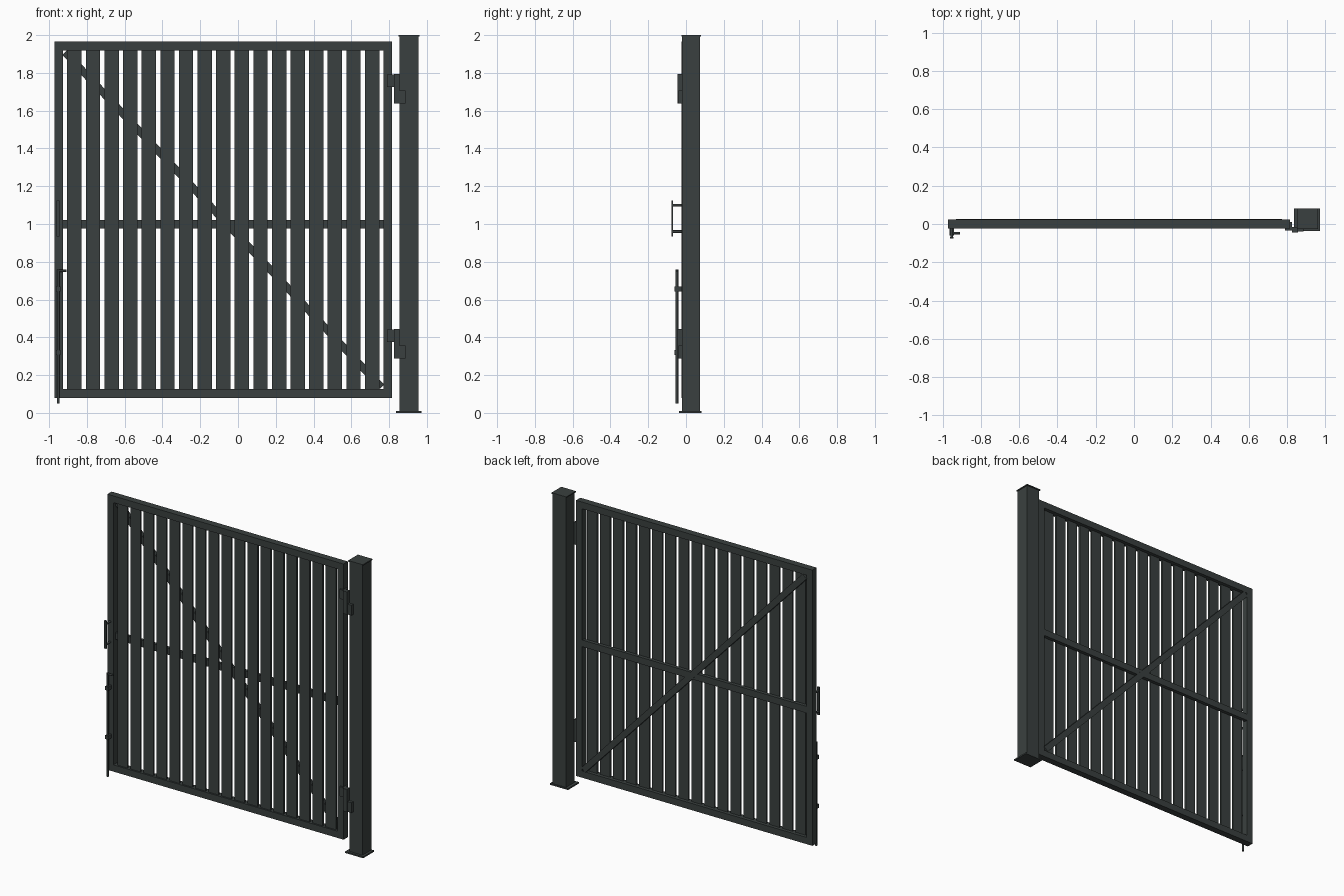
import bpy, math
from mathutils import Vector

cube = bpy.data.objects.get("Cube")
if cube:
    bpy.data.objects.remove(cube, do_unlink=True)

COLOUR = (0.042, 0.051, 0.050, 1)
paint = bpy.data.materials.new("anthracite_paint")
paint.use_nodes = True
paint.diffuse_color = COLOUR
paint.node_tree.nodes["Principled BSDF"].inputs["Base Color"].default_value = COLOUR


def box(name, x, y, z):
    """Box from (min, max) ranges."""
    bpy.ops.mesh.primitive_cube_add(size=1)
    ob = bpy.context.object
    ob.name = name
    ob.location = [(a + b) / 2 for a, b in (x, y, z)]
    ob.scale = [b - a for a, b in (x, y, z)]
    bpy.ops.object.transform_apply(location=False, rotation=False, scale=True)
    ob.data.materials.append(paint)
    return ob


def rod(name, start, end, radius):
    """Round bar between two points."""
    a, b = Vector(start), Vector(end)
    bpy.ops.mesh.primitive_cylinder_add(vertices=16, radius=radius, depth=(b - a).length)
    ob = bpy.context.object
    ob.name = name
    ob.location = (a + b) / 2
    ob.rotation_euler = (b - a).to_track_quat('Z', 'Y').to_euler()
    ob.data.materials.append(paint)
    bpy.ops.object.shade_smooth_by_angle()
    return ob


LEFT, RIGHT, BOTTOM, TOP = -0.972, 0.815, 0.08, 1.965
TUBE = 0.046
DEPTH = (-0.023, 0.023)
inner_x = (LEFT + TUBE, RIGHT - TUBE)
inner_z = (BOTTOM + TUBE, TOP - TUBE)

# Gate frame
box("frame_top_rail", (LEFT, RIGHT), DEPTH, (inner_z[1], TOP))
box("frame_bottom_rail", (LEFT, RIGHT), DEPTH, (BOTTOM, inner_z[0]))
box("frame_latch_stile", (LEFT, inner_x[0]), DEPTH, inner_z)
box("frame_hinge_stile", (inner_x[1], RIGHT), DEPTH, inner_z)

# Vertical slats
for i in range(17):
    x = -0.866 + i * 0.0985
    box(f"slat_{i + 1}", (x - 0.038, x + 0.038), (-0.012, 0), inner_z)

# Middle rail and diagonal brace behind the slats
box("middle_rail", inner_x, (0, 0.023), (0.976, 1.022))
run, rise = inner_x[1] - inner_x[0] - 0.02, inner_z[1] - inner_z[0] - 0.02
length = math.hypot(run, rise)
brace = box("diagonal_brace", (-length / 2, length / 2), (0, 0.027), (-0.02, 0.02))
brace.location.x = sum(inner_x) / 2
brace.location.z = sum(inner_z) / 2
brace.rotation_euler.y = math.atan2(rise, run)

# Post with foot plate and cap
box("post", (0.856, 0.956), (-0.02, 0.075), (0.01, 1.992))
box("post_foot_plate", (0.836, 0.972), (-0.036, 0.081), (0, 0.01))
box("post_cap", (0.851, 0.961), (-0.025, 0.08), (1.992, 2))

# Hinges
for label, z in (("lower", 0.288), ("upper", 1.638)):
    box(f"{label}_hinge_gate_plate", (0.79, 0.826), (-0.033, 0.01), (z + 0.088, z + 0.153))
    box(f"{label}_hinge_knuckle", (0.825, 0.856), (-0.045, -0.015), (z, z + 0.155))
    box(f"{label}_hinge_post_plate", (0.83, 0.886), (-0.04, -0.018), (z, z + 0.07))

# Pull handle
box("handle_grip", (-0.96, -0.944), (-0.077, -0.068), (0.935, 1.125))
for label, z in (("lower", 0.96), ("upper", 1.10)):
    rod(f"{label}_handle_standoff", (-0.952, -0.07, z), (-0.952, -0.02, z), 0.007)

# Drop bolt with bent top and two guides
rod("drop_bolt", (-0.952, -0.048, 0.05), (-0.952, -0.048, 0.758), 0.007)
rod("drop_bolt_bend", (-0.955, -0.048, 0.752), (-0.908, -0.048, 0.752), 0.006)
for label, z in (("lower", 0.32), ("upper", 0.655)):
    box(f"{label}_bolt_guide", (-0.964, -0.94), (-0.06, -0.02), (z - 0.013, z + 0.013))
